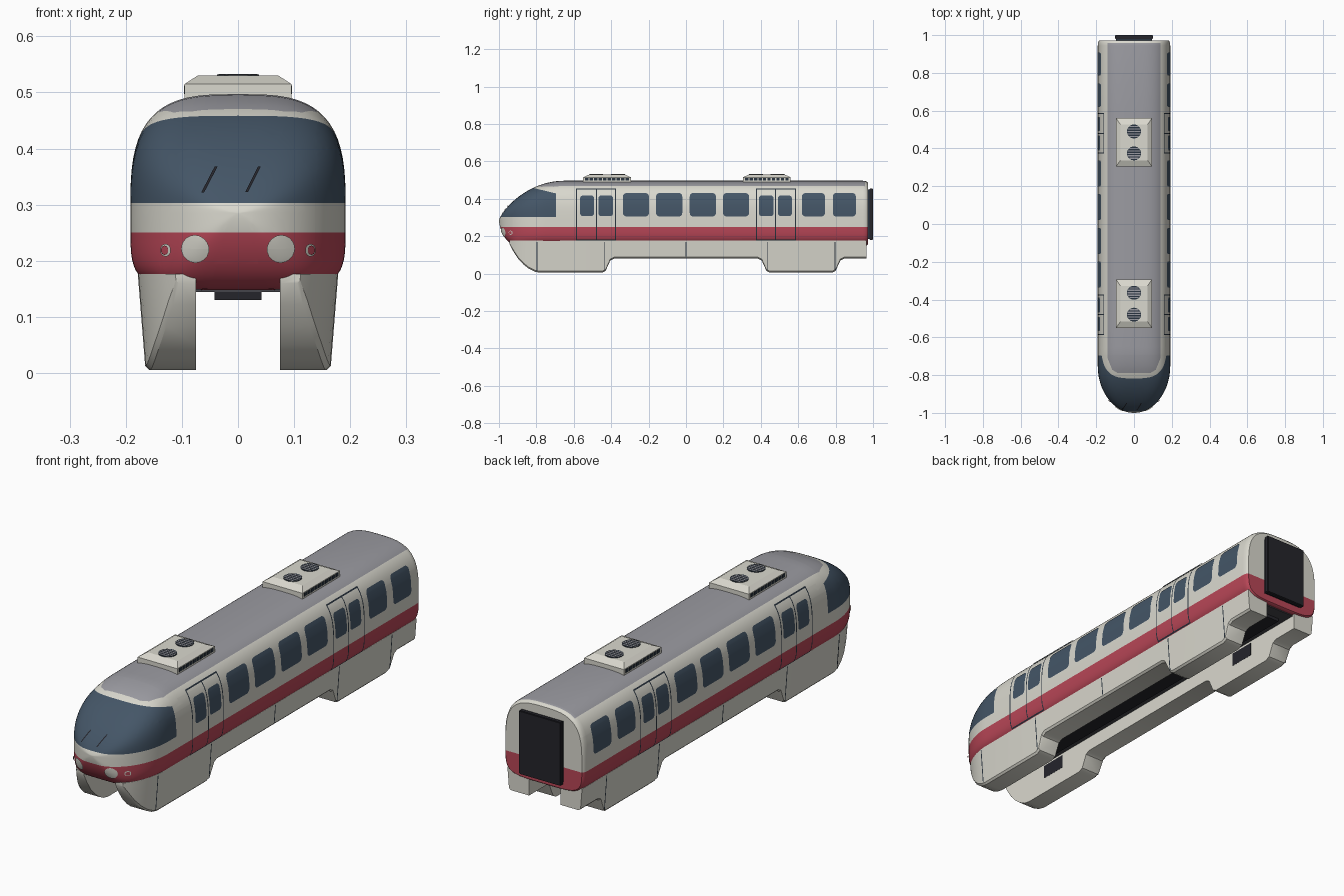
import bpy, bmesh, math
from mathutils import Vector
from mathutils.bvhtree import BVHTree

if "Cube" in bpy.data.objects:
    bpy.data.objects.remove(bpy.data.objects["Cube"])


def material(name, rgb):
    m = bpy.data.materials.new(name)
    m.diffuse_color = (*rgb, 1)
    m.use_nodes = True
    m.node_tree.nodes["Principled BSDF"].inputs["Base Color"].default_value = m.diffuse_color
    return m


CREAM = material("cream paint", (0.70, 0.69, 0.62))
RED = material("red paint", (0.48, 0.062, 0.095))
GLASS = material("blue glass", (0.058, 0.092, 0.135))
ROOF = material("roof grey", (0.33, 0.33, 0.36))
BLACK = material("rubber black", (0.018, 0.018, 0.024))
FLOOR = material("floor grey", (0.06, 0.06, 0.07))
SEAM = material("seam dark", (0.022, 0.034, 0.05))


def finish(bm, name, mats, smooth=None):
    me = bpy.data.meshes.new(name)
    bm.to_mesh(me)
    bm.free()
    ob = bpy.data.objects.new(name, me)
    bpy.context.collection.objects.link(ob)
    for m in mats:
        me.materials.append(m)
    if smooth:
        bpy.context.view_layer.objects.active = ob
        ob.select_set(True)
        bpy.ops.object.shade_smooth_by_angle(angle=math.radians(smooth))
        ob.select_set(False)
    return ob


def loft(sections, closed_ends=True):
    bm = bmesh.new()
    rings = [[bm.verts.new(p) for p in s] for s in sections]
    n = len(rings[0])
    for a, b in zip(rings, rings[1:]):
        for i in range(n):
            j = (i + 1) % n
            bm.faces.new((a[i], a[j], b[j], b[i]))
    if closed_ends:
        bm.faces.new(rings[0])
        bm.faces.new(rings[-1])
    bmesh.ops.recalc_face_normals(bm, faces=bm.faces)
    return bm


def box(name, lo, hi, mat, bevel=0.0):
    lo, hi = Vector(lo), Vector(hi)
    bm = bmesh.new()
    bmesh.ops.create_cube(bm, size=1)
    for v in bm.verts:
        v.co = (lo + hi) / 2 + v.co * (hi - lo)
    if bevel:
        bmesh.ops.bevel(bm, geom=bm.edges[:], offset=bevel, segments=2, affect='EDGES')
    return finish(bm, name, [mat])


# Body shell: superellipse sections lofted from the rounded nose to the rear
ZC, W, UP, DOWN = 0.285, 0.192, 0.212, 0.137


def half_width(y):
    return W * math.sqrt(max(0, 1 - (max(0, -0.75 - y) / 0.25) ** 2))


def grow(y, length, q):
    u = min(1, (1 + y) / length)
    return (1 - (1 - u) ** 2) ** (1 / q)


def body_section(y, s=1.0, n=64):
    w, up, down = half_width(y) * s, UP * grow(y, 0.35, 1.3) * s, DOWN * grow(y, 0.1, 1.6) * s
    pts = []
    for i in range(n):
        a = 2 * math.pi * i / n
        c, d = math.cos(a), math.sin(a)
        h, e = (up, 2 / 3.2) if d > 0 else (down, 2 / 5)
        pts.append((math.copysign(abs(c) ** e * w, c), y, ZC + math.copysign(abs(d) ** e * h, d)))
    return pts


ys = [-0.75 - 0.25 * math.sin(math.radians(88.5 * (1 - i / 26))) for i in range(27)]
ys += [-0.72, -0.69, -0.65, -0.3, 0, 0.3, 0.6, 0.945]
bm = loft([body_section(y) for y in ys] +
          [body_section(y, s) for y, s in ((0.958, 0.992), (0.967, 0.975), (0.972, 0.95))])

# Paint borders are cut as planes: (point, normal)
glass_planes = [((0, 0, 0.303), (0, 0, -1)), ((0, -0.695, 0), (0, 1, 0)),
                ((0, -0.82, 0.459), (0, 0.24, 1))]
roof_planes = [((0, -0.79, 0), (0, -1, 0)), ((0, 0, 0.4), (0, 0, -1))]
for s in (1, -1):
    roof_planes += [((s * 0.14, 0, 0), (s, 0, 0)), ((s * 0.14, -0.71, 0), (s, -0.4, 0)),
                    ((s * 0.085, -0.79, 0), (s * 0.6, -1, 0))]
for co, no in [((0, 0, 0.25), (0, 0, 1))] + glass_planes + roof_planes:
    bmesh.ops.bisect_plane(bm, geom=bm.verts[:] + bm.edges[:] + bm.faces[:],
                           plane_co=co, plane_no=no, dist=1e-5)


def inside(p, planes):
    return all((p - Vector(co)).dot(Vector(no)) < 0 for co, no in planes)


for f in bm.faces:
    c = f.calc_center_median()
    if c.z < 0.25:
        f.material_index = 1
    elif inside(c, glass_planes):
        f.material_index = 2
    elif inside(c, roof_planes) and c.y < 0.96:
        f.material_index = 3
shell = BVHTree.FromBMesh(bm)
finish(bm, "body_shell", [CREAM, RED, GLASS, ROOF], 35)


# Thin plates draped on the shell; rows hold (u, z), side 0 is the nose, +-1 the flanks
def drape(name, rows, side, mat, lift=0.002):
    bm = bmesh.new()
    d = Vector((-side, 0, 0)) if side else Vector((0, 1, 0))
    grid = []
    for row in rows:
        line = []
        for u, z in row:
            start = Vector((side, u, z)) if side else Vector((u, -2, z))
            hit, no, _, _ = shell.ray_cast(start, d)
            line.append(bm.verts.new(hit + no * lift))
        grid.append(line)
    for a, b in zip(grid, grid[1:]):
        for i in range(len(a) - 1):
            f = bm.faces.new((a[i], a[i + 1], b[i + 1], b[i]))
            f.normal_update()
            if f.normal.dot(d) > 0:
                f.normal_flip()
    return finish(bm, name, [mat], 40)


def rounded(u0, u1, z0, z1, r, cols=2):
    cu, cz, hu, hz = (u0 + u1) / 2, (z0 + z1) / 2, (u1 - u0) / 2, (z1 - z0) / 2
    rows = []
    angles = [math.radians(a) for a in (87, 70, 50, 30, 12, 0)]
    levels = [(-(hz - r) - r * math.sin(a), hu - r + r * math.cos(a)) for a in angles]
    levels += [((hz - r) * k / 3, hu) for k in (-1, 0, 1)]
    levels += [(-z, h) for z, h in levels[5::-1]]
    for z, h in levels:
        rows.append([(cu + h * (2 * k / (cols - 1) - 1), cz + z) for k in range(cols)])
    return rows


def strip(u0, u1, z0, z1, n=14):
    return [[(u0, z0 + (z1 - z0) * i / n), (u1, z0 + (z1 - z0) * i / n)] for i in range(n + 1)]


# Side windows and doors
windows = [(-0.337, -0.198), (-0.16, -0.02), (0.02, 0.16), (0.198, 0.337), (0.62, 0.743), (0.785, 0.908)]
for s in (1, -1):
    for y0, y1 in windows:
        drape("side_window", rounded(y0, y1, 0.306, 0.43, 0.018), s, GLASS)
    for m in (1, -1):
        for y0, y1 in ((0.39, 0.468), (0.492, 0.566)):
            a, b = sorted((m * y0, m * y1))
            drape("door_window", rounded(a, b, 0.308, 0.417, 0.014), s, GLASS)
        for y in (0.377, 0.479, 0.586):
            drape("door_seam", strip(m * y - 0.0025, m * y + 0.0025, 0.178, 0.453), s, SEAM)
        a, b = sorted((m * 0.377, m * 0.586))
        for z in (0.178, 0.449):
            drape("door_seam", strip(a, b, z, z + 0.005, 1), s, SEAM)

# Headlights, marker lamps and wipers
for s in (1, -1):
    x = s * 0.075
    drape("headlight", rounded(x - 0.024, x + 0.024, 0.198, 0.246, 0.024, 7), 0, CREAM, 0.004)
    x = s * 0.127
    drape("marker_ring", rounded(x - 0.009, x + 0.009, 0.208, 0.23, 0.009, 5), 0, CREAM, 0.003)
    drape("marker_lamp", rounded(x - 0.006, x + 0.006, 0.211, 0.227, 0.006, 5), 0, RED, 0.005)
for x in (-0.062, 0.015):
    rows = [[(x + 0.023 * t / 6 + k, 0.32 + 0.045 * t / 6) for k in (-0.0025, 0.0025)] for t in range(7)]
    drape("wiper", rows, 0, BLACK, 0.004)

# Skirts straddling the beam: (y, underside height)
skirt_path = [(-0.945, 0.16), (-0.925, 0.122), (-0.9, 0.083), (-0.87, 0.05), (-0.84, 0.026), (-0.81, 0.011),
              (-0.78, 0.005), (-0.45, 0.005), (-0.43, 0.015), (-0.405, 0.07), (-0.385, 0.08), (0.385, 0.08),
              (0.405, 0.07), (0.43, 0.015), (0.45, 0.005), (0.78, 0.005), (0.8, 0.015), (0.825, 0.07),
              (0.845, 0.08), (0.965, 0.08)]
TOP = 0.176


def skirt_x(y, z):
    return max(0.08, half_width(y) * 0.93 - 0.013 * (TOP - z) / 0.17)


for s in (1, -1):
    secs = []
    for y, zb in skirt_path:
        e = min(0.008, (TOP - zb) / 3)
        xb = skirt_x(y, zb)
        secs.append([(s * x, y, z) for x, z in ((0.075, TOP), (skirt_x(y, TOP), TOP), (xb, zb + e),
                                                (max(0.077, xb - e), zb), (0.075, zb))])
    finish(loft(secs), "beam_skirt", [CREAM], 30)
    for y, zb in ((-0.797, 0.012), (-0.437, 0.012), (0, 0.085), (0.437, 0.012), (0.797, 0.014)):
        bm = bmesh.new()
        bm.faces.new([bm.verts.new((s * (skirt_x(y, z) + 0.0012), y + d, z))
                      for d, z in ((-0.0025, zb + 0.006), (0.0025, zb + 0.006), (0.0025, 0.17), (-0.0025, 0.17))])
        finish(bm, "skirt_seam", [SEAM])
    for y in (-0.62, 0.62):
        box("guide_wheel_recess", (s * 0.0755 - 0.001, y - 0.06, 0.075), (s * 0.0755 + 0.001, y + 0.06, 0.135), BLACK)

# Underfloor and rear gangway
box("underfloor", (-0.075, -0.88, 0.144), (0.075, 0.955, 0.16), FLOOR)
box("collector_beam", (-0.042, -0.88, 0.13), (0.042, 0.9, 0.15), BLACK)
box("gangway_bellows", (-0.094, 0.96, 0.186), (0.094, 0.985, 0.449), SEAM)
box("gangway_frame", (-0.1, 0.98, 0.18), (0.1, 1.0, 0.455), BLACK, 0.003)

# Roof cooling units with fans and side louvres
for cy in (-0.422, 0.432):
    levels = [(0.095, 0.128, 0.48), (0.095, 0.128, 0.515), (0.072, 0.095, 0.53)]
    finish(loft([[(i * hx, cy + j * hy, z) for i, j in ((1, 1), (-1, 1), (-1, -1), (1, -1))]
                 for hx, hy, z in levels]), "cooling_unit", [CREAM])
    for fy in (cy - 0.058, cy + 0.058):
        bm = bmesh.new()
        bmesh.ops.create_cone(bm, cap_ends=True, segments=28, radius1=0.037, radius2=0.037, depth=0.004)
        bmesh.ops.translate(bm, verts=bm.verts, vec=(0, fy, 0.53))
        finish(bm, "cooling_fan", [SEAM], 30)
        for k in (-2, -1, 0, 1, 2):
            h = math.sqrt(0.035 ** 2 - (k * 0.013) ** 2)
            box("fan_grille", (-h, fy + k * 0.013 - 0.003, 0.531), (h, fy + k * 0.013 + 0.003, 0.533), ROOF)
    for s in (1, -1):
        for k in range(10):
            y = cy - 0.108 + k * 0.024
            box("louvre", (s * 0.0955 - 0.001, y - 0.009, 0.497), (s * 0.0955 + 0.001, y + 0.009, 0.512), SEAM)
